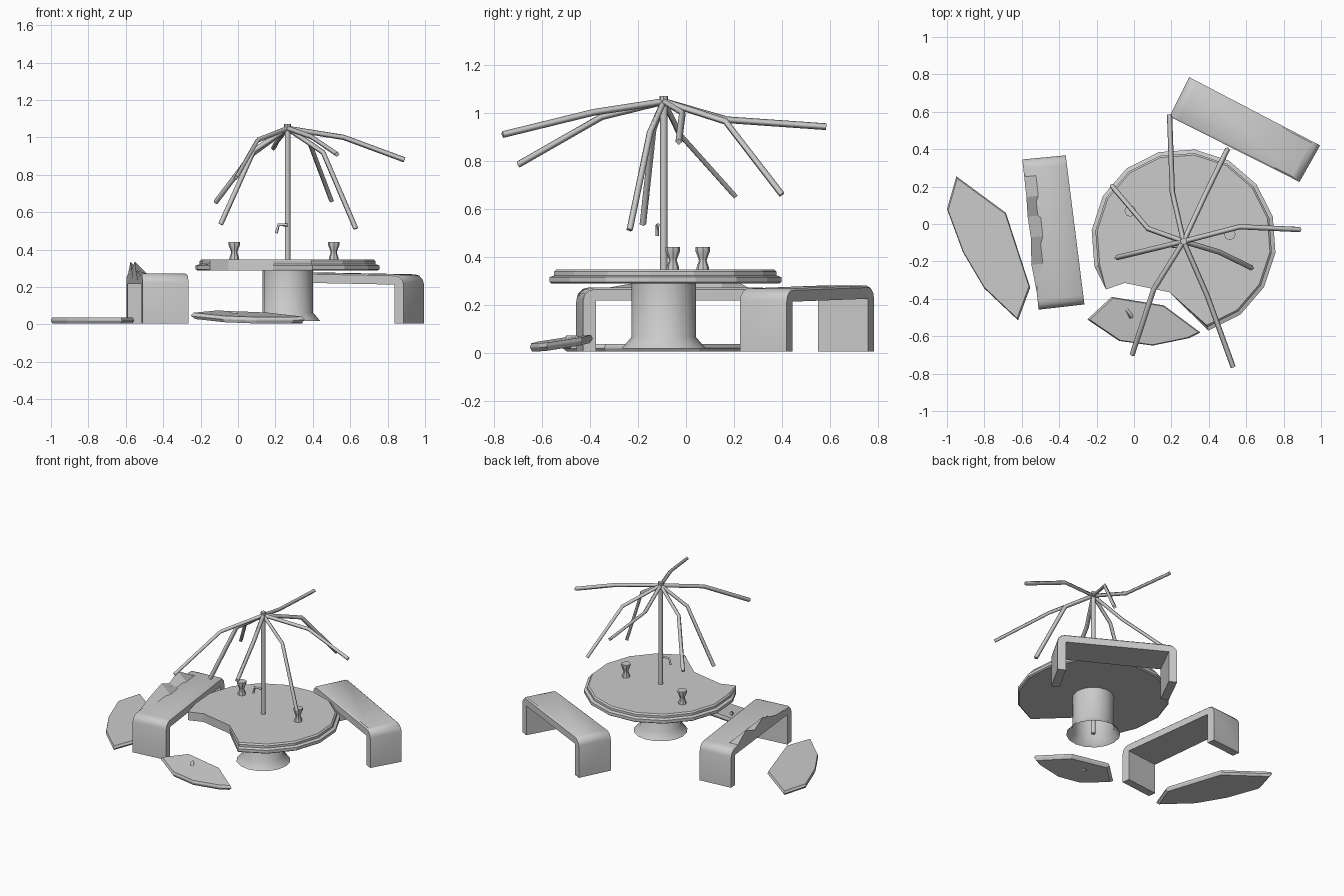
import bpy, bmesh, math
from mathutils import Vector

if "Cube" in bpy.data.objects:
    bpy.data.objects.remove(bpy.data.objects["Cube"])

CX, CY = 0.265, -0.093   # table and parasol axis


def make(name, verts, faces, smooth=None):
    me = bpy.data.meshes.new(name)
    me.from_pydata(verts, [], faces)
    bm = bmesh.new()
    bm.from_mesh(me)
    bmesh.ops.recalc_face_normals(bm, faces=bm.faces)
    bm.to_mesh(me)
    bm.free()
    ob = bpy.data.objects.new(name, me)
    bpy.context.collection.objects.link(ob)
    if smooth:
        bpy.context.view_layer.objects.active = ob
        ob.select_set(True)
        bpy.ops.object.shade_smooth_by_angle(angle=math.radians(smooth))
        ob.select_set(False)
    return ob


def loft(name, rings, smooth=None, cap_bottom=True):
    """Skin equal-length closed rings and cap the ends."""
    n = len(rings[0])
    verts = [p for r in rings for p in r]
    faces = [(k*n+i, k*n+(i+1) % n, (k+1)*n+(i+1) % n, (k+1)*n+i)
             for k in range(len(rings)-1) for i in range(n)]
    faces.append(tuple(range((len(rings)-1)*n, len(rings)*n)))
    if cap_bottom:
        faces.append(tuple(range(n))[::-1])
    return make(name, verts, faces, smooth)


def turned(name, x, y, profile, sides, smooth=None, cap_bottom=True):
    return loft(name, [[(x+r*math.cos(2*math.pi*i/sides), y+r*math.sin(2*math.pi*i/sides), z)
                        for i in range(sides)] for r, z in profile], smooth, cap_bottom)


def tube(name, pts, radius):
    cu = bpy.data.curves.new(name, 'CURVE')
    cu.dimensions = '3D'
    cu.bevel_depth = radius
    cu.bevel_resolution = 0
    cu.use_fill_caps = True
    sp = cu.splines.new('POLY')
    sp.points.add(len(pts)-1)
    for p, c in zip(sp.points, pts):
        p.co = (*c, 1)
    ob = bpy.data.objects.new(name, cu)
    bpy.context.collection.objects.link(ob)
    return ob


def slab(name, outline, height, thick, inset):
    """Broken plate lying on the ground, edge tapered in two steps."""
    c = sum((Vector(p) for p in outline), Vector((0, 0))) / len(outline)
    rings = []
    for f, t in ((1-inset, 0), (1, 0.45), (1, 0.6), (1-inset*0.6, 1)):
        rings.append([(*(c+(Vector(p)-c)*f), height(*p)+thick*t) for p in outline])
    return loft(name, rings)


# table top: sixteen-sided disc with a bite broken out of its front
BREAK = [(-0.15, -0.35), (-0.05, -0.315), (0.19, -0.365)]
rings = []
for r, z in ((0.485, 0.288), (0.495, 0.295), (0.495, 0.315), (0.475, 0.322), (0.475, 0.338), (0.465, 0.347)):
    arc = [math.radians(-74.5+22.5*i) for i in range(13)]
    rings.append([(CX+r*math.cos(a), CY+r*math.sin(a), z) for a in arc] + [(x, y, z) for x, y in BREAK])
loft("table_top", rings)

# pedestal, open underneath
turned("pedestal", CX, CY, [(0.175, 0.018), (0.135, 0.065), (0.135, 0.29)], 16, 40, False)

# parasol pole, cap and bent ribs
turned("parasol_pole", CX, CY, [(0.015, 0.02), (0.015, 1.06)], 8, 50)
turned("pole_cap", CX, CY, [(0.018, 1.045), (0.018, 1.072)], 8)
RIBS = [((0.205, 0.17, 0.972), (0.19, 0.585, 0.943)),
        ((0.385, 0.165, 0.965), (0.50, 0.40, 0.66)),
        ((0.565, -0.015, 1.0), (0.89, -0.03, 0.88)),
        ((0.455, -0.15, 0.92), (0.63, -0.235, 0.512)),
        ((0.392, -0.385, 1.003), (0.53, -0.765, 0.91)),
        ((0.105, -0.35, 0.985), (-0.01, -0.70, 0.785)),
        ((0.085, -0.137, 0.93), (-0.093, -0.18, 0.535)),
        ((0.075, -0.025, 0.91), (-0.12, 0.205, 0.653))]
for i, (bend, tip) in enumerate(RIBS):
    tube(f"parasol_rib_{i+1}", [(CX, CY, 1.048), bend, tip], 0.014)

# crank on the pole
tube("parasol_crank", [(CX, -0.115, 0.532), (0.217, -0.12, 0.532), (0.205, -0.12, 0.488)], 0.008)

# drinking glasses
for n, (x, y) in enumerate([(-0.02, 0.07), (0.512, -0.055)]):
    turned(f"glass_{n+1}", x, y, [(0.027, 0.345), (0.025, 0.358), (0.016, 0.385),
                                 (0.019, 0.395), (0.031, 0.425), (0.031, 0.44)], 8, 35)


def bench_map(corners):
    a, b, c, d = (Vector(p) for p in corners)   # start near/far, end near/far
    return lambda s, w, z: (*((a.lerp(c, s)).lerp(b.lerp(d, s), w)), z)


def bench(name, corners, h0, h1, t=0.055):
    """U-shaped bench with rounded shoulders."""
    at = bench_map(corners)
    length = (Vector(corners[2])-Vector(corners[0])).length
    e = t/length
    k = 0.05
    sh = [(0, k), (0.13*k, 0.5*k), (0.5*k, 0.13*k), (k, 0)]
    outer = [(0, 0.004)] + [(x/length, h0-z) for x, z in sh]
    outer += [(1-x/length, h1-z) for x, z in sh[::-1]] + [(1, 0.004)]
    inner = [(1-e, 0.004), (1-e, h1-t), (e, h0-t), (e, 0.004)]
    prof = outer + inner
    rings = []
    for grow, w in ((0.008, 0), (0, 0.04), (0, 0.96), (0.008, 1)):
        rings.append([at(s, w, max(0.004, z-(grow if i < len(outer) else 0)))
                      for i, (s, z) in enumerate(prof)])
    return loft(name, rings, 40)


bench("rear_bench", [(0.295, 0.785), (0.19, 0.575), (0.995, 0.42), (0.885, 0.225)], 0.28, 0.268)
LEFT = [(-0.597, 0.345), (-0.365, 0.367), (-0.51, -0.458), (-0.265, -0.43)]
bench("left_bench", LEFT, 0.272, 0.272)

# splintered edge curling up along the left bench
at = bench_map(LEFT)
rings = [[at(s, 0.3, 0.265), at(s, w, z), at(s, 0, 0.235)]
         for s, w, z in ((0.1, 0, 0.265), (0.25, 0.0, 0.335), (0.38, -0.02, 0.29),
                         (0.52, 0.0, 0.335), (0.7, -0.05, 0.29), (0.88, 0, 0.265))]
loft("splintered_edge", rings)

# broken pieces on the ground
slab("fallen_table_piece", [(-0.25, -0.51), (-0.12, -0.39), (0.16, -0.435), (0.355, -0.58),
                            (0.295, -0.61), (0.10, -0.65), (-0.08, -0.625)],
     lambda x, y: 0.005+0.12*(y+0.65)-0.02*(x-0.1), 0.034, 0.07)
slab("fallen_side_piece", [(-0.95, 0.255), (-0.685, 0.06), (-0.555, -0.34), (-0.62, -0.515),
                           (-0.80, -0.345), (-0.915, -0.15), (-1.0, 0.08)],
     lambda x, y: 0.004, 0.032, 0.05)

# small bracket stuck through the fallen table piece
tube("fallen_bracket", [(-0.04, -0.455, 0.06), (-0.015, -0.495, 0.06), (0.01, -0.49, 0.02)], 0.013)
